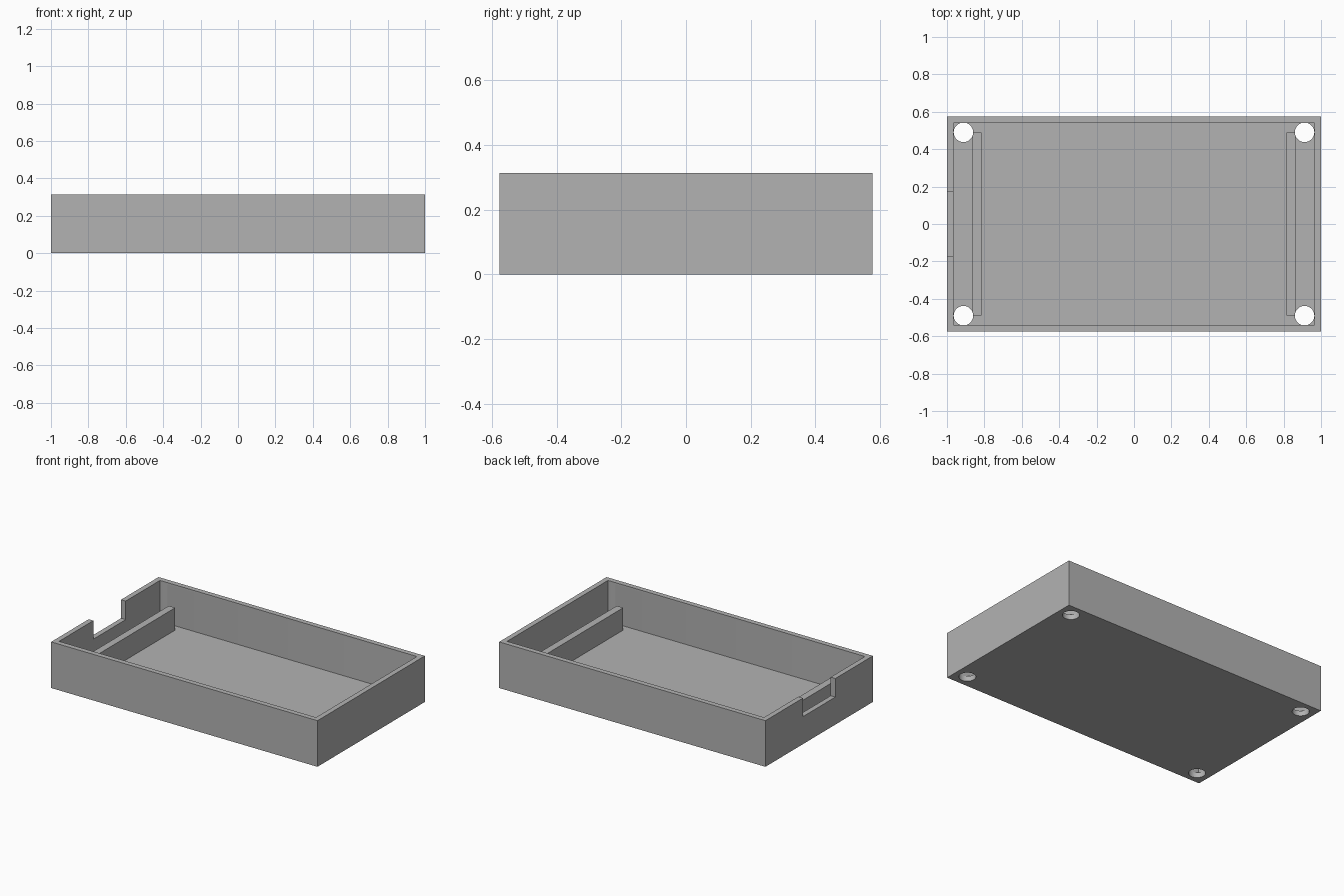
import bpy

cube = bpy.data.objects.get("Cube")
if cube:
    bpy.data.objects.remove(cube, do_unlink=True)

# Tray dimensions
HALF_X, HALF_Y, HEIGHT = 1.0, 0.576, 0.313
WALL, FLOOR = 0.035, 0.035
LEDGE = 0.187            # top of ribs and bottom of the cable notch
HOLE_X, HOLE_Y, HOLE_R = 0.912, 0.49, 0.052

grey = bpy.data.materials.new("plain grey")
grey.use_nodes = True
colour = (0.45, 0.45, 0.45, 1)
grey.diffuse_color = colour
grey.node_tree.nodes["Principled BSDF"].inputs["Base Color"].default_value = colour


def box(name, low, high):
    """Axis-aligned box between two corners."""
    centre = [(a + b) / 2 for a, b in zip(low, high)]
    bpy.ops.mesh.primitive_cube_add(size=1, location=centre)
    obj = bpy.context.object
    obj.name = name
    obj.scale = [b - a for a, b in zip(low, high)]
    bpy.ops.object.transform_apply(location=True, rotation=False, scale=True)
    obj.data.materials.append(grey)
    return obj


def cut(target, cutters):
    """Subtract every cutter from the target."""
    bpy.context.view_layer.objects.active = target
    for cutter in cutters:
        mod = target.modifiers.new("cut", "BOOLEAN")
        mod.operation = "DIFFERENCE"
        mod.solver = "EXACT"
        mod.object = cutter
        bpy.ops.object.modifier_apply(modifier=mod.name)


# Outer block, hollow, side notch
tray = box("tray", (-HALF_X, -HALF_Y, 0), (HALF_X, HALF_Y, HEIGHT))
inner_x, inner_y = HALF_X - WALL, HALF_Y - WALL
cavity = box("cavity_cutter", (-inner_x, -inner_y, FLOOR), (inner_x, inner_y, 1))
notch = box("notch_cutter", (-1.1, -0.174, LEDGE), (-0.9, 0.174, 1))

# Corner screw holes
holes = []
for sx in (-1, 1):
    for sy in (-1, 1):
        bpy.ops.mesh.primitive_cylinder_add(
            vertices=48, radius=HOLE_R, depth=0.6,
            location=(sx * HOLE_X, sy * HOLE_Y, 0))
        hole = bpy.context.object
        hole.name = "hole_cutter"
        hole.data.materials.append(grey)
        holes.append(hole)

cut(tray, [cavity, notch] + holes)

# Cross ribs near both ends
parts = [tray]
for name, sx in (("right_rib", -1), ("left_rib", 1)):
    x0, x1 = sorted((sx * 0.815, sx * 0.863))
    rib = box(name, (x0, -HOLE_Y, FLOOR), (x1, HOLE_Y, LEDGE))
    cut(rib, holes)
    parts.append(rib)

for cutter in [cavity, notch] + holes:
    bpy.data.objects.remove(cutter, do_unlink=True)

# Smooth hole walls, crisp edges
for part in parts:
    bpy.ops.object.select_all(action="DESELECT")
    part.select_set(True)
    bpy.context.view_layer.objects.active = part
    bpy.ops.object.shade_smooth_by_angle()
